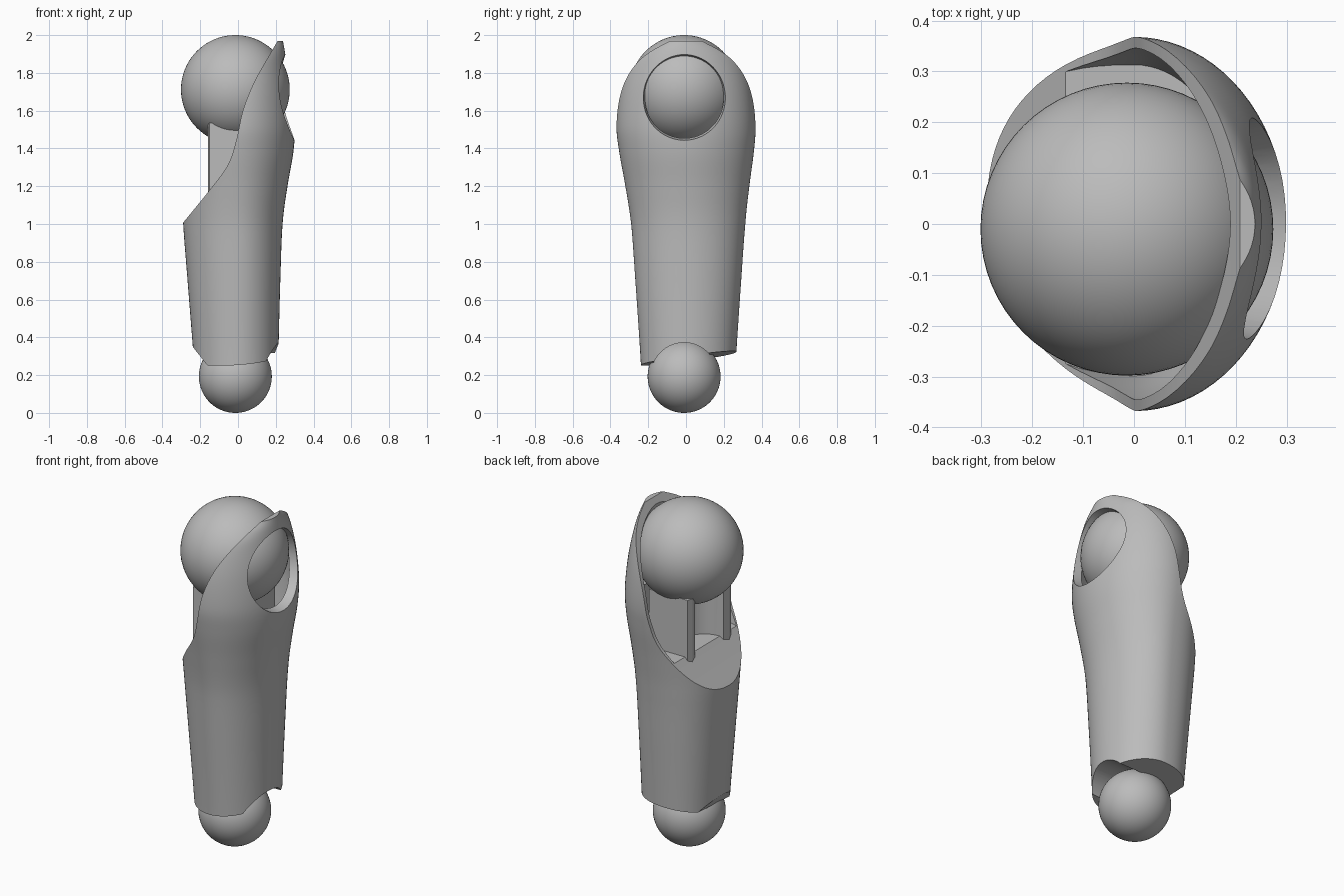
import bpy, bmesh
from math import cos, sin, pi, radians
from mathutils import Matrix, Vector

if "Cube" in bpy.data.objects:
    bpy.data.objects.remove(bpy.data.objects["Cube"])

grey = bpy.data.materials.new("plain_grey")
grey.use_nodes = True
grey.diffuse_color = (0.5, 0.5, 0.5, 1)
grey.node_tree.nodes["Principled BSDF"].inputs["Base Color"].default_value = (0.5, 0.5, 0.5, 1)


def finish(name, bm):
    bmesh.ops.recalc_face_normals(bm, faces=bm.faces)
    mesh = bpy.data.meshes.new(name)
    bm.to_mesh(mesh)
    bm.free()
    obj = bpy.data.objects.new(name, mesh)
    bpy.context.collection.objects.link(obj)
    mesh.materials.append(grey)
    return obj


def smooth_points(points, steps):
    """Catmull-Rom interpolation through a list of tuples."""
    pts = [Vector(p) for p in points]
    pts = [2 * pts[0] - pts[1]] + pts + [2 * pts[-1] - pts[-2]]
    out = []
    for a, b, c, d in zip(pts, pts[1:], pts[2:], pts[3:]):
        for i in range(steps):
            t = i / steps
            out.append(0.5 * (2 * b + (c - a) * t + (2 * a - 5 * b + 4 * c - d) * t * t
                              + (3 * b - a - 3 * c + d) * t ** 3))
    return out + [pts[-2]]


def bridge(bm, rings):
    n = len(rings[0])
    for low, high in zip(rings, rings[1:]):
        for i in range(n):
            j = (i + 1) % n
            bm.faces.new((low[i], low[j], high[j], high[i]))
    bm.faces.new(rings[0][::-1])
    bm.faces.new(rings[-1])


def loft(name, sections, sides=80):
    """Sections hold z, x extent on each side, and half depth; the back inner corner is fuller."""
    bm = bmesh.new()
    rings = []
    for z, left, right, depth in sections:
        ring = []
        for i in range(sides):
            c, s = cos(2 * pi * i / sides), sin(2 * pi * i / sides)
            power = 2 / 2.4 if c < 0 and s > 0 else 1
            x = (right if c > 0 else left) * abs(c) ** power * (1 if c > 0 else -1)
            y = depth * abs(s) ** power * (1 if s > 0 else -1)
            shift = 0.012 * max(0, min(1, (1.5 - z) / 0.5))
            ring.append(bm.verts.new((x, y + shift, z)))
        rings.append(ring)
    bridge(bm, rings)
    return finish(name, bm)


def prism(name, outline, axis, low, high):
    """Extrude an outline along y (outline in x, z) or z (outline in x, y)."""
    bm = bmesh.new()
    rings = [[bm.verts.new((a, h, b) if axis == "y" else (a, b, h)) for a, b in outline]
             for h in (low, high)]
    bridge(bm, rings)
    return finish(name, bm)


def cone_x(name, r1, r2, x1, x2, y, z):
    bm = bmesh.new()
    bmesh.ops.create_cone(bm, cap_ends=True, segments=72, radius1=r1, radius2=r2, depth=x2 - x1,
                          matrix=Matrix.Translation(((x1 + x2) / 2, y, z)) @ Matrix.Rotation(pi / 2, 4, "Y"))
    return finish(name, bm)


def ball(name, radius, z):
    bm = bmesh.new()
    bmesh.ops.create_uvsphere(bm, u_segments=64, v_segments=40, radius=radius,
                              matrix=Matrix.Translation((-0.014, -0.01, z)))
    for f in bm.faces:
        f.smooth = True
    return finish(name, bm)


def boolean(target, tool, operation="DIFFERENCE"):
    mod = target.modifiers.new("cut", "BOOLEAN")
    mod.operation, mod.solver, mod.object = operation, "EXACT", tool
    bpy.context.view_layer.objects.active = target
    bpy.ops.object.modifier_apply(modifier=mod.name)
    bpy.data.objects.remove(tool)


def shade(obj):
    bpy.ops.object.select_all(action="DESELECT")
    obj.select_set(True)
    bpy.context.view_layer.objects.active = obj
    bpy.ops.object.shade_smooth_by_angle(angle=radians(28))


# Tapered limb shell, wide at the shoulder
profile = smooth_points([
    (0.15, 0.225, 0.21, 0.245), (0.36, 0.24, 0.215, 0.257), (0.7, 0.267, 0.224, 0.28),
    (1.0, 0.29, 0.236, 0.302), (1.2, 0.295, 0.262, 0.328), (1.38, 0.3, 0.293, 0.356),
    (1.52, 0.3, 0.3, 0.368), (1.7, 0.3, 0.283, 0.352), (1.85, 0.3, 0.258, 0.312),
    (1.92, 0.3, 0.247, 0.26), (1.968, 0.3, 0.238, 0.18)], 6)
shell = loft("limb_shell", profile)

# Hollow for the upper joint
hollow = [(z, l + 0.05, r - 0.055, d - 0.022) for z, l, r, d in profile if z > 1.17]
top = hollow[-1]
hollow.append((top[0] + 0.1, top[1], top[2] - 0.03, top[3] - 0.03))
boolean(shell, loft("hollow_cutter", hollow))

# Sweeping diagonal opening on the inner side
curve = smooth_points([(-0.296, 1.0), (-0.15, 1.18), (-0.055, 1.31), (-0.01, 1.44),
                       (0.026, 1.6), (0.09, 1.76), (0.206, 1.963), (0.28, 2.1)], 6)
outline = [(-0.6, 0.62)] + [tuple(p) for p in curve] + [(-0.6, 2.1)]
boolean(shell, prism("opening_cutter", outline, "y", -0.6, 0.6))

# Round hole on the outer side
boolean(shell, cone_x("hole_cutter", 0.2, 0.24, 0.14, 0.34, -0.01, 1.675))

# Tilted lower end with an inner chamfer and an outer notch
bm = bmesh.new()
bmesh.ops.create_cube(bm, size=1.2)
for v in bm.verts:
    v.co.z = 0.287 + 0.14 * v.co.y + 0.07 * v.co.x if v.co.z > 0 else -0.3
boolean(shell, finish("base_cutter", bm))
boolean(shell, prism("chamfer_cutter", [(-0.4, 0.555), (-0.13, 0.21), (-0.4, 0.1)], "y", -0.5, 0.5))
boolean(shell, cone_x("notch_cutter", 0.175, 0.175, 0.0, 0.4, -0.01, 0.197))
shade(shell)

# Forked bracket carrying the upper ball
fork = [(-0.15, -0.2), (0.1, -0.2), (0.1, 0.2), (-0.15, 0.2), (-0.16, 0.17), (-0.15, 0.13)]
fork += [(-0.13 + 0.13 * sin(pi * i / 16), 0.12 * cos(pi * i / 16)) for i in range(17)]
fork += [(-0.15, -0.13), (-0.16, -0.17)]
bracket = prism("ball_bracket", fork, "z", 1.1, 1.535)
# Trim the bracket to the slope of the opening at its foot
boolean(bracket, ball("bracket_trim", 0.284, 1.712))
shade(bracket)

# Joint balls
ball("upper_ball", 0.288, 1.712)
ball("lower_ball", 0.193, 0.193)
